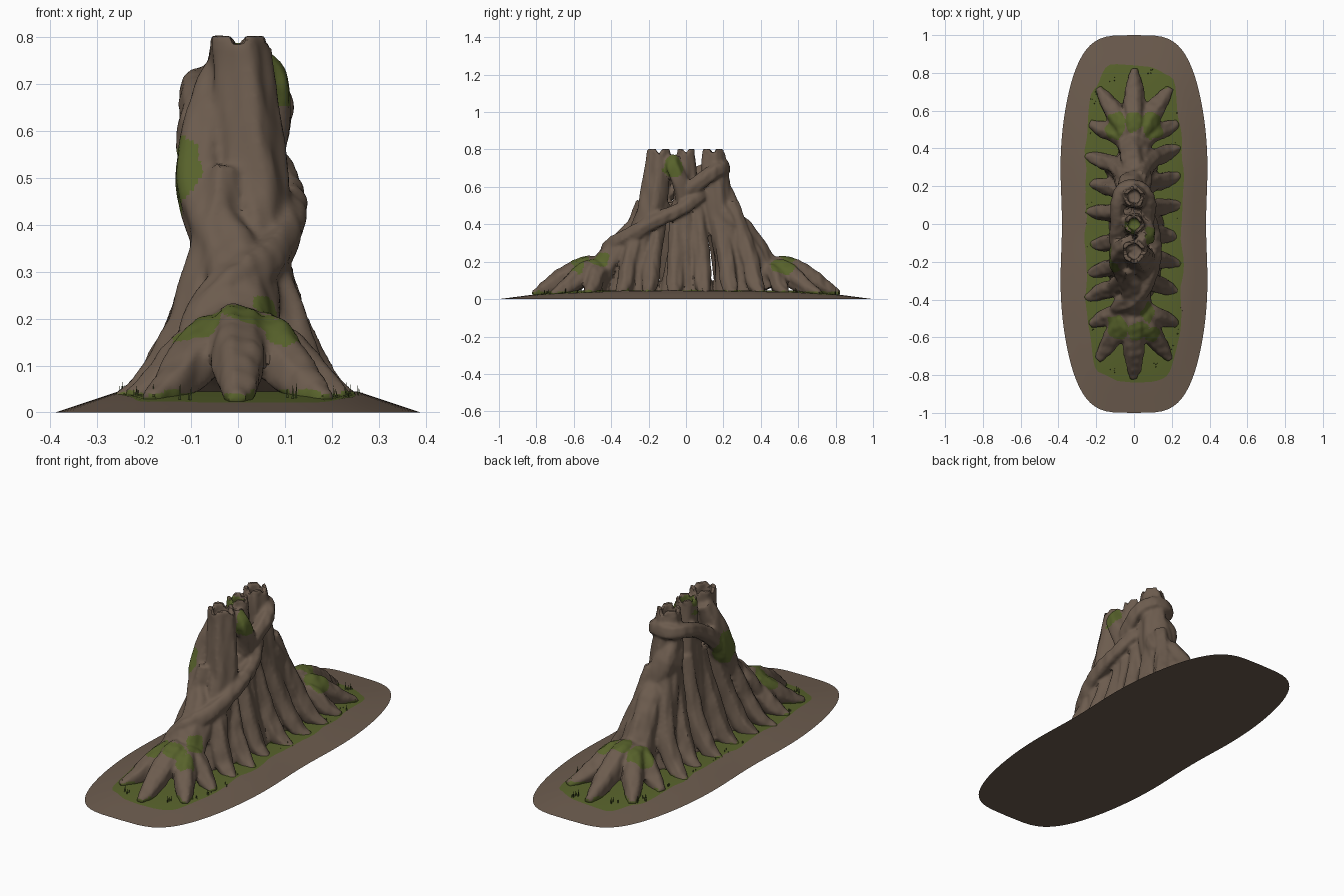
import bpy, bmesh, math, random
from mathutils import Vector, noise

if "Cube" in bpy.data.objects:
    bpy.data.objects.remove(bpy.data.objects["Cube"])

random.seed(4)


def material(name, rgb):
    m = bpy.data.materials.new(name)
    m.diffuse_color = (*rgb, 1)
    m.use_nodes = True
    m.node_tree.nodes["Principled BSDF"].inputs["Base Color"].default_value = m.diffuse_color
    return m


BARK = material("bark brown", (0.150, 0.106, 0.076))
MOSS = material("moss green", (0.096, 0.122, 0.024))
GRASS = material("grass dark green", (0.06, 0.085, 0.02))


def finish(name, bm, mats):
    me = bpy.data.meshes.new(name)
    bm.to_mesh(me)
    bm.free()
    ob = bpy.data.objects.new(name, me)
    bpy.context.collection.objects.link(ob)
    for m in mats:
        me.materials.append(m)
    return ob


def smooth_path(pts, n=5):
    """Catmull-Rom resampling of (x, y, z, radius) points."""
    p = [Vector(q) for q in pts]
    p = [2 * p[0] - p[1]] + p + [2 * p[-1] - p[-2]]
    out = []
    for i in range(1, len(p) - 2):
        a, b, c, d = p[i - 1:i + 3]
        for k in range(n):
            t = k / n
            out.append(0.5 * (2 * b + (c - a) * t + (2 * a - 5 * b + 4 * c - d) * t * t
                              + (3 * b - a - 3 * c + d) * t ** 3))
    return out + [p[-2]]


def tube(bm, pts, seg=20, ridge=0.07, hollow=False):
    """Ridged limb; a hollow limb starts with a notched, open top."""
    path = smooth_path(pts)
    rings = []
    phase = random.random() * 6.28
    side = None
    for i, q in enumerate(path):
        c, r = q.to_3d(), q[3]
        t = (path[min(i + 1, len(path) - 1)].to_3d() - path[max(i - 1, 0)].to_3d()).normalized()
        if side is None:
            side = Vector((1, 0, 0)) if abs(t.x) < 0.8 else Vector((0, 1, 0))
        side = (side - t * side.dot(t)).normalized()
        up = t.cross(side)
        ring = []
        for k in range(seg):
            a = math.tau * k / seg
            rr = r * (1 + ridge * math.sin(5 * a + phase + i * 0.08)
                      + ridge * 0.6 * math.sin(3 * a + 2 * phase))
            v = c + (side * math.cos(a) + up * math.sin(a)) * rr
            v.z = max(v.z, 0.006)
            ring.append(v)
        rings.append(ring)
    if hollow:
        c = path[0].to_3d()
        for k in range(seg):
            rings[0][k].z = 0.765 if k % 5 == 0 else 0.803
        lip = [c.lerp(v, 0.62) for v in rings[0]]
        for a, b in zip(lip, rings[0]):
            a.z = b.z
        floor = [Vector((v.x, v.y, 0.735)) for v in lip]
        rings = [floor, lip] + rings
    vs = [[bm.verts.new(v) for v in r] for r in rings]
    for a, b in zip(vs, vs[1:]):
        for k in range(seg):
            j = (k + 1) % seg
            bm.faces.new((a[k], a[j], b[j], b[k]))
    bm.faces.new(vs[0][::-1])
    bm.faces.new(vs[-1])


wood = bmesh.new()
# three hollow trunks
tube(wood, [(0, -.145, .8, .063), (.01, -.15, .7, .068), (.03, -.18, .5, .075),
            (.045, -.22, .38, .062), (.02, -.25, .25, .09), (0, -.28, .03, .14)], hollow=True)
tube(wood, [(0, 0, .8, .05), (0, 0, .65, .06), (0, 0, .5, .072), (0, 0, .25, .10),
            (0, 0, .03, .15)], hollow=True)
tube(wood, [(0, .145, .8, .056), (0, .15, .7, .068), (0, .17, .5, .082), (0, .22, .35, .095),
            (0, .26, .2, .11), (0, .28, .03, .14)], hollow=True)
# thick limbs leaning to the two ends
tube(wood, [(-.03, -.1, .74, .04), (-.06, -.14, .63, .055), (-.075, -.18, .5, .063),
            (-.045, -.24, .4, .065), (0, -.33, .29, .075), (0, -.42, .18, .085), (0, -.5, .06, .1)])
tube(wood, [(0, .13, .66, .055), (-.02, .19, .54, .075), (.02, .23, .43, .07),
            (0, .31, .34, .07), (0, .38, .22, .08), (0, .45, .06, .1)])
# bulging side limb near the top
tube(wood, [(.04, -.06, .765, .025), (.066, -.07, .71, .042), (.068, -.03, .62, .045),
            (.045, 0, .5, .045)])
# buttress roots along both sides
for s in (-1, 1):
    for y in (-.33, -.2, -.07, .06, .19, .32):
        y += random.uniform(-.015, .015) + .015 * s
        w = random.uniform(.92, 1.08)
        tube(wood, [(s * .03, y * .7, .52, .035), (s * .055, y * .85, .36, .043),
                    (s * .10, y, .2, .046), (s * .15 * w, y * 1.06, .09, .045),
                    (s * .195 * w, y * 1.12, .045, .036), (s * .25 * w, y * 1.18, .02, .018)], 14)
# root clusters at both ends
for e in (-1, 1):
    tube(wood, [(0, e * .43, .15, .06), (0, e * .53, .175, .056), (0, e * .65, .115, .058),
                (0, e * .75, .055, .042), (0, e * .82, .025, .018)], 14)
    for s in (-1, 1):
        tube(wood, [(s * .02, e * .44, .15, .06), (s * .06, e * .53, .145, .062),
                    (s * .115, e * .61, .085, .052), (s * .15, e * .66, .05, .04),
                    (s * .19, e * .72, .025, .02)], 14)
        tube(wood, [(s * .03, e * .44, .14, .06), (s * .10, e * .48, .13, .05),
                    (s * .16, e * .5, .065, .045), (s * .23, e * .53, .025, .022)], 14)
# winding vines
tube(wood, [(-.1, -.47, .14, .035), (-.065, -.42, .22, .045), (0, -.39, .28, .05),
            (.07, -.3, .335, .045), (.107, -.18, .41, .039), (.1, -.03, .48, .038),
            (.06, .07, .55, .035), (0, .1, .58, .03)], 14)
tube(wood, [(.04, -.04, .53, .033), (.075, .04, .6, .038), (.075, .13, .67, .04),
            (.03, .19, .7, .04), (-.05, .19, .7, .04), (-.088, .11, .69, .038),
            (-.088, 0, .64, .038), (-.092, -.1, .56, .04), (-.065, -.18, .47, .035)], 14)
bmesh.ops.recalc_face_normals(wood, faces=wood.faces)
trunks = finish("twisted_trunks", wood, [BARK])

# fuse the limbs into one skin
rm = trunks.modifiers.new("fuse", "REMESH")
rm.mode, rm.voxel_size = "VOXEL", 0.009
sm = trunks.modifiers.new("soften", "SMOOTH")
sm.factor, sm.iterations = 0.5, 3
fused = bpy.data.meshes.new_from_object(trunks.evaluated_get(bpy.context.evaluated_depsgraph_get()))
trunks.modifiers.clear()
trunks.data = fused
fused.materials.clear()
for m in (BARK, MOSS):
    fused.materials.append(m)

# bark roughness (normals are read once, positions written once)
n = len(fused.vertices)
pos, nor = [0.0] * (3 * n), [0.0] * (3 * n)
fused.vertices.foreach_get("co", pos)
fused.vertices.foreach_get("normal", nor)
for i in range(0, 3 * n, 3):
    if pos[i + 2] < 0.78:
        d = 0.005 * noise.noise(Vector((pos[i] * 30, pos[i + 1] * 30, pos[i + 2] * 9)))
        for k in range(3):
            pos[i + k] += nor[i + k] * d
fused.vertices.foreach_set("co", pos)

# moss patches: low faces and faces inside these spheres
patches = [(-.14, -.17, .5, .095), (.1, -.07, .71, .06), (-.01, -.01, .75, .05),
           (-.09, -.55, .185, .065), (.02, -.57, .21, .055), (.075, -.46, .21, .05),
           (.1, .52, .18, .07), (0, .54, .22, .055), (-.1, .52, .18, .07), (.1, -.58, .16, .04)]
patches = [(Vector(q[:3]), q[3]) for q in patches]
index = []
for f in fused.polygons:
    c = f.center
    wob = noise.noise(c * 22) * 0.018
    mossy = c.z < 0.042 + wob or any((c - q).length < r + wob for q, r in patches)
    index.append(int(mossy))
fused.polygons.foreach_set("material_index", index)
fused.update()


def outline(a):
    c = math.cos(a)
    y = math.sin(a)
    x = math.copysign(abs(c) ** 0.5, c) * 0.408 * (1 - 0.065 * math.exp(-(y / .3) ** 2))
    return x, y


# earth mound with an irregular mossy middle
N = 96
ground = bmesh.new()
edge = [0.66 + 0.18 * abs(math.sin(math.tau * k / N)) ** 3
        + 0.05 * noise.noise(Vector((4 * math.cos(math.tau * k / N), 5 * math.sin(math.tau * k / N), 1)))
        for k in range(N)]
rings = []
for lev in range(5):
    ring = []
    for k in range(N):
        e = edge[k]
        t = (1, (1 + e) / 2, e, e * .75, e * .4)[lev]
        x, y = outline(math.tau * k / N)
        ring.append(ground.verts.new((x * t, y * t, min(.045, .13 * (1 - t)))))
    rings.append(ring)
for lev in range(4):
    for k in range(N):
        j = (k + 1) % N
        f = ground.faces.new((rings[lev][k], rings[lev][j], rings[lev + 1][j], rings[lev + 1][k]))
        f.material_index = 1 if lev > 1 else 0
ground.faces.new(rings[4]).material_index = 1
ground.faces.new(rings[0][::-1])
mound = finish("earth_mound", ground, [BARK, MOSS])

# grass tufts around the moss edge
tufts = bmesh.new()
for i in range(26):
    k = int(i * N / 26 + random.uniform(-1.5, 1.5)) % N
    x, y = outline(math.tau * k / N)
    t = edge[k] * random.uniform(.9, .98)
    for _ in range(4):
        px, py = x * t + random.uniform(-.015, .015), y * t + random.uniform(-.015, .015)
        h, r = random.uniform(.01, .035), .005
        base = [tufts.verts.new((px + r * math.cos(q * 2.094), py + r * math.sin(q * 2.094), .015))
                for q in range(3)]
        tip = tufts.verts.new((px + random.uniform(-.005, .005), py, .03 + h))
        for q in range(3):
            tufts.faces.new((base[q], base[(q + 1) % 3], tip))
        tufts.faces.new(base[::-1])
finish("grass_tufts", tufts, [GRASS])

for ob in (trunks, mound):
    bpy.ops.object.select_all(action="DESELECT")
    ob.select_set(True)
    bpy.context.view_layer.objects.active = ob
    bpy.ops.object.shade_smooth_by_angle(angle=math.radians(35))
